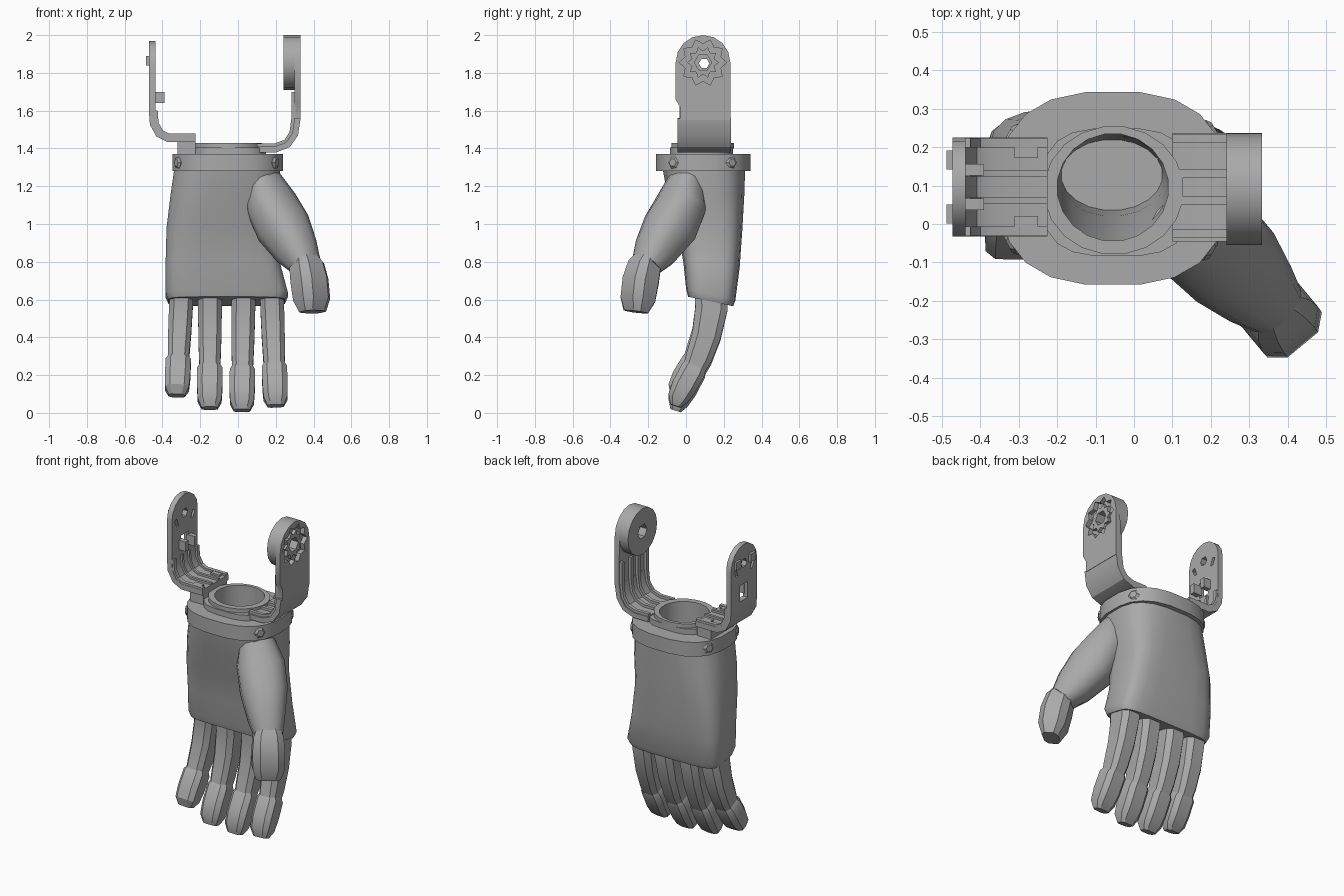
import bpy, bmesh, math
from mathutils import Vector, Matrix

cube = bpy.data.objects.get("Cube")
if cube:
    bpy.data.objects.remove(cube)

grey = bpy.data.materials.new("grey_plastic")
grey.use_nodes = True
grey.diffuse_color = (0.4, 0.4, 0.4, 1)
grey.node_tree.nodes["Principled BSDF"].inputs["Base Color"].default_value = (0.4, 0.4, 0.4, 1)


def finish(name, mesh, angle=30):
    mesh.materials.clear()
    mesh.materials.append(grey)
    obj = bpy.data.objects.new(name, mesh)
    bpy.context.collection.objects.link(obj)
    bpy.ops.object.select_all(action="DESELECT")
    obj.select_set(True)
    bpy.context.view_layer.objects.active = obj
    bpy.ops.object.shade_smooth_by_angle(angle=math.radians(angle))
    return obj


def from_bmesh(name, bm, angle=30):
    bmesh.ops.recalc_face_normals(bm, faces=bm.faces)
    mesh = bpy.data.meshes.new(name)
    bm.to_mesh(mesh)
    bm.free()
    return finish(name, mesh, angle)


def loop(n, power):
    """Unit rounded-square outline."""
    pts = []
    for i in range(n):
        a = math.tau * (i + 0.5) / n
        c, s = math.cos(a), math.sin(a)
        pts.append((math.copysign(abs(c) ** (2 / power), c),
                    math.copysign(abs(s) ** (2 / power), s)))
    return pts


def loft(name, rings, cap=True, wrap=False, angle=30):
    bm = bmesh.new()
    rows = [[bm.verts.new(p) for p in r] for r in rings]
    pairs = list(zip(rows, rows[1:])) + ([(rows[-1], rows[0])] if wrap else [])
    for a, b in pairs:
        for i in range(len(a)):
            j = (i + 1) % len(a)
            bm.faces.new((a[i], a[j], b[j], b[i]))
    if cap:
        bm.faces.new(rows[0])
        bm.faces.new(rows[-1])
    return from_bmesh(name, bm, angle)


def level(x0, x1, y0, y1, z, power=2.5, tilt=0, n=20):
    """Horizontal ring filling a box, optionally dropping towards the back."""
    return [((x0 + x1) / 2 + u * (x1 - x0) / 2, (y0 + y1) / 2 + v * (y1 - y0) / 2,
             z - tilt * (v + 1) / 2) for u, v in loop(n, power)]


def tube(name, stations, side, n=8, power=3, angle=30):
    """Stations are (centre, half width, half depth) along a bent path."""
    rings, side = [], Vector(side).normalized()
    for i, (c, w, d) in enumerate(stations):
        a, b = stations[max(i - 1, 0)][0], stations[min(i + 1, len(stations) - 1)][0]
        t = (Vector(b) - Vector(a)).normalized()
        u = (side - t * side.dot(t)).normalized()
        v = t.cross(u)
        rings.append([Vector(c) + u * p * w + v * q * d for p, q in loop(n, power)])
    return loft(name, rings, angle=angle)


def strip(name, path, y0, y1, a, b):
    """Bent strap following an x-z path, between two offsets from it."""
    rings = []
    for i, (x, z) in enumerate(path):
        p, q = path[max(i - 1, 0)], path[min(i + 1, len(path) - 1)]
        t = Vector((q[0] - p[0], q[1] - p[1])).normalized()
        nx, nz = -t.y, t.x
        rings.append([(x + nx * o, y, z + nz * o)
                      for o, y in ((a, y0), (b, y0), (b, y1), (a, y1))])
    return loft(name, rings)


def plate(name, outlines, x0, x1):
    """Upright y-z plate, later outlines are holes."""
    cu = bpy.data.curves.new(name, "CURVE")
    cu.dimensions, cu.fill_mode, cu.extrude = "2D", "BOTH", (x1 - x0) / 2
    for pts in outlines:
        sp = cu.splines.new("POLY")
        sp.points.add(len(pts) - 1)
        for p, (y, z) in zip(sp.points, pts):
            p.co = (y, z, 0, 1)
        sp.use_cyclic_u = True
    tmp = bpy.data.objects.new(name + "_outline", cu)
    bpy.context.collection.objects.link(tmp)
    bpy.context.view_layer.update()
    mesh = bpy.data.meshes.new_from_object(tmp.evaluated_get(bpy.context.evaluated_depsgraph_get()))
    bpy.data.objects.remove(tmp)
    mesh.transform(Matrix(((0, 0, 1, (x0 + x1) / 2), (1, 0, 0, 0), (0, 1, 0, 0), (0, 0, 0, 1))))
    return finish(name, mesh)


def box(name, x0, x1, y0, y1, z0, z1):
    bm = bmesh.new()
    bmesh.ops.create_cube(bm, size=1)
    for v in bm.verts:
        v.co = ((x0 + x1) / 2 + v.co.x * (x1 - x0), (y0 + y1) / 2 + v.co.y * (y1 - y0),
                (z0 + z1) / 2 + v.co.z * (z1 - z0))
    return from_bmesh(name, bm)


def circle(y, z, radii, n, sweep=math.tau):
    steps = n if sweep == math.tau else n - 1
    return [(y + radii[i % len(radii)] * math.cos(sweep * i / steps),
             z + radii[i % len(radii)] * math.sin(sweep * i / steps)) for i in range(n)]


# Hand body with a deep open socket at the wrist
socket = (-0.2, 0.09, -0.045, 0.235)
loft("palm", [
    level(-0.37, 0.25, 0.01, 0.25, 0.615, 5, 0.05),
    level(-0.385, 0.265, 0.0, 0.262, 0.655, 5, 0.06),
    level(-0.385, 0.225, -0.015, 0.285, 0.8, 4.5, 0.03),
    level(-0.38, 0.2, -0.05, 0.3, 0.98, 4),
    level(-0.36, 0.22, -0.1, 0.31, 1.15, 3.2),
    level(-0.34, 0.225, -0.125, 0.315, 1.29, 2.8),
    level(*socket, 1.29, 2), level(-0.2, 0.085, 0.02, 0.23, 0.95, 2),
    level(-0.19, 0.075, 0.035, 0.22, 0.78, 2)], angle=40)

# Wrist collar, mounting plate and raised ring
for name, outer, z0, z1, power in (
        ("wrist_collar", (-0.35, 0.24, -0.16, 0.345), 1.28, 1.37, 2.6),
        ("mounting_plate", (-0.24, 0.15, -0.085, 0.25), 1.36, 1.405, 3),
        ("wrist_ring", (-0.235, 0.13, -0.08, 0.255), 1.40, 1.43, 2)):
    loft(name, [level(*outer, z0, power), level(*outer, z1, power),
                level(*socket, z1, 2), level(*socket, z0, 2)], cap=False, wrap=True)

# Collar screws
for x, y in ((0.19, -0.06), (0.195, 0.235), (-0.31, -0.045), (-0.31, 0.225)):
    d = Vector((x + 0.055, y - 0.09, 0)).normalized()
    c = Vector((x, y, 1.325))
    tube("collar_screw", [(c - d * 0.04, 0.035, 0.035), (c + d * 0.01, 0.035, 0.035),
                          (c + d * 0.02, 0.022, 0.022)], (0, 0, 1), 6, 2)

# Thumb, its root blending low into the palm
across = (0.77, 0.64, 0)
tube("thumb_base", [((0.13, -0.0, 1.24), 0.1, 0.08), ((0.175, -0.025, 1.11), 0.14, 0.12),
                    ((0.24, -0.085, 0.98), 0.138, 0.14), ((0.31, -0.16, 0.86), 0.11, 0.115),
                    ((0.36, -0.21, 0.78), 0.085, 0.075)], across, 12, 2.4, 45)
tube("thumb_tip", [((0.352, -0.2, 0.84), 0.06, 0.05), ((0.364, -0.22, 0.78), 0.09, 0.08),
                   ((0.378, -0.24, 0.7), 0.098, 0.088), ((0.39, -0.255, 0.6), 0.097, 0.082),
                   ((0.395, -0.265, 0.535), 0.075, 0.05)], across, 8, 3)

# Fingers: top x, tip x, length factor
shaft = ((0.13, 0.68, 0.064, 0.09), (0.135, 0.55, 0.066, 0.09), (0.108, 0.4, 0.064, 0.08),
         (0.068, 0.28, 0.06, 0.073), (0.035, 0.2, 0.055, 0.06))
tip = ((0.052, 0.24, 0.055, 0.06), (0.04, 0.215, 0.07, 0.07), (-0.01, 0.12, 0.07, 0.07),
       (-0.042, 0.055, 0.066, 0.058), (-0.055, 0.012, 0.045, 0.03))
for name, top_x, tip_x, k in (("little", -0.298, -0.325, 0.87), ("ring", -0.148, -0.15, 0.98),
                              ("middle", 0.03, 0.02, 1.0), ("index", 0.178, 0.2, 0.96)):
    for part, rows in (("finger", shaft), ("fingertip", tip)):
        tube(f"{name}_{part}", [((tip_x + (top_x - tip_x) * z / 0.65, y, 0.62 - (0.62 - z) * k), w, d)
                                for y, z, w, d in rows], (1, 0, 0), 8, 3.4)

# Left bracket: bent strap, edge rails, round pivot head
bend = [(0.1, 1.395), (0.2, 1.395), (0.265, 1.42), (0.303, 1.475), (0.315, 1.56), (0.315, 1.7)]
strip("left_strap", bend[:5], -0.045, 0.237, -0.016, 0.016)
for y in (-0.035, 0.05, 0.12, 0.21):
    strip("left_strap_rail", bend, y, y + 0.022, 0.01, 0.032)
cy, cz = 0.09, 1.855
head = circle(cy, cz, [0.145], 9, math.pi)
bore = circle(cy, cz, [0.045], 6)
plate("left_arm", [head + [(-0.055, 1.66), (-0.032, 1.62), (-0.032, 1.55), (0.237, 1.55)],
                   circle(cy, cz, [0.125, 0.098], 20)], 0.3, 0.332)
plate("left_pivot_head", [circle(cy, cz, [0.145], 16), bore], 0.24, 0.305)
plate("left_pivot_teeth", [circle(cy, cz, [0.085, 0.062], 20), bore], 0.3, 0.325)

# Right bracket: bent strap, pierced arm, pegs and rails
bend = [(-0.225, 1.45), (-0.37, 1.45), (-0.42, 1.475), (-0.45, 1.53), (-0.455, 1.6)]
strip("right_strap", bend, -0.033, 0.225, -0.017, 0.017)
arm = circle(0.096, 1.84, [0.129], 9, math.pi) + [(-0.033, 1.58), (0.225, 1.58)]
holes = [[(0.06, 1.62), (0.135, 1.62), (0.135, 1.72), (0.06, 1.72)],
         circle(0.096, 1.85, [0.028], 6)]
for s in (-1, 1):
    holes.append([(0.096 + s * y, z) for y, z in ((0.06, 1.79), (0.08, 1.79), (0.1, 1.83), (0.08, 1.84))])
    m = 0.096 + s * 0.07
    box("right_outer_peg", -0.487, -0.46, m - 0.025, m + 0.025, 1.84, 1.89)
    m = 0.096 + s * 0.045
    box("right_inner_peg", -0.45, -0.39, m - 0.015, m + 0.015, 1.64, 1.7)
    m = 0.096 + s * 0.035
    strip("right_strap_rail", bend, m - 0.008, m + 0.008, -0.03, -0.01)
    m = 0.096 + s * 0.115
    strip("right_edge_rail", bend, m - 0.012, m + 0.012, -0.03, -0.01)
    m = 0.096 + s * 0.09
    box("right_strap_lug", -0.31, -0.25, m - 0.015, m + 0.015, 1.45, 1.478)
plate("right_arm", [arm] + holes, -0.472, -0.438)
box("right_strap_support", -0.32, -0.225, -0.02, 0.21, 1.365, 1.44)
